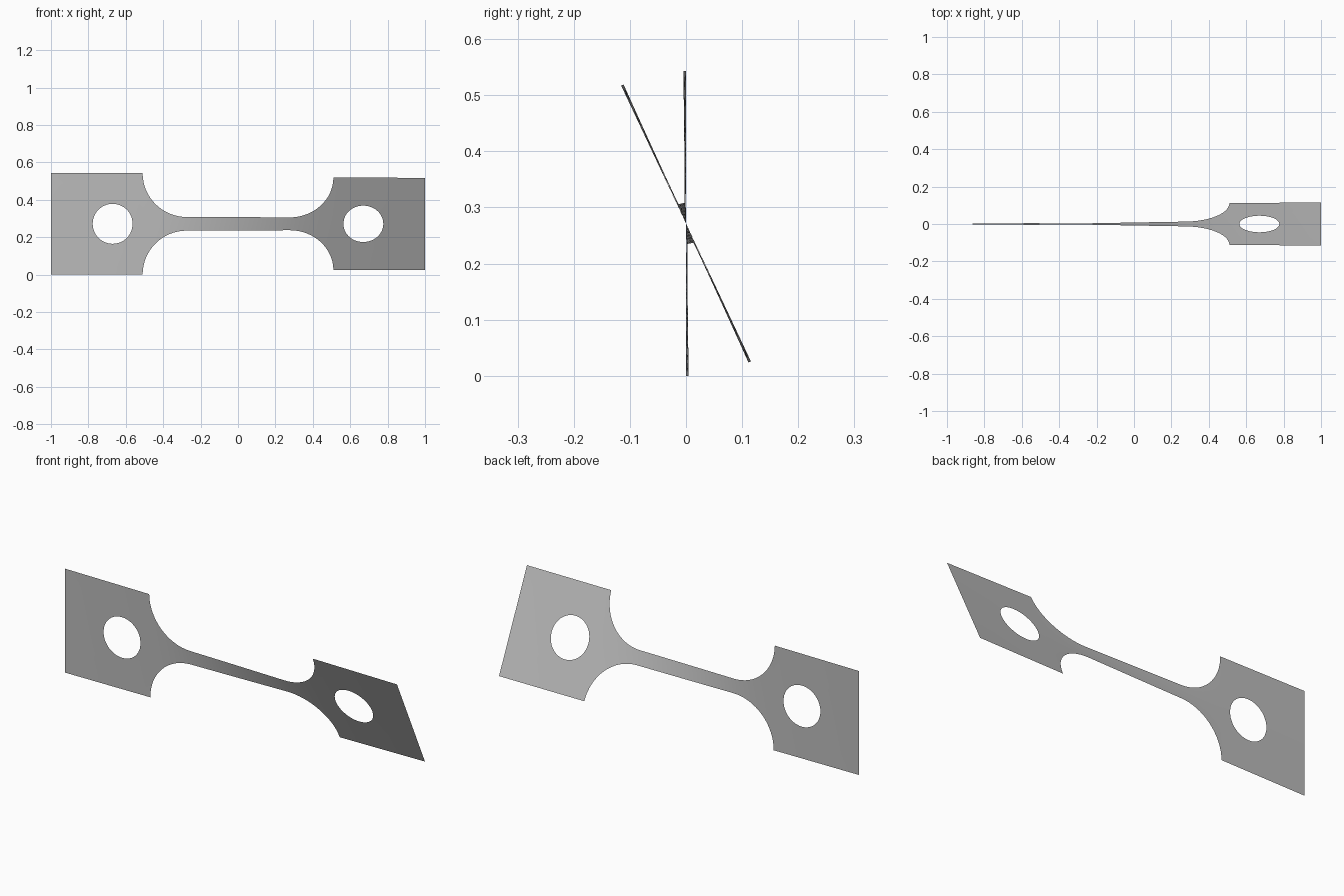
import bpy, bmesh, math

cube = bpy.data.objects.get("Cube")
if cube:
    bpy.data.objects.remove(cube, do_unlink=True)

HALF = 0.2715        # half height of the end plates
NECK = 0.0365        # half height of the neck
RAD = HALF - NECK    # fillet radius
EDGE = 0.51          # inner edge of the end plates
HOLE_X, HOLE_R = 0.67, 0.107
TOTAL = math.radians(25.2)
ROWS = 12


def half_height(x):
    """Outline of the strip: neck, then a quarter-circle fillet."""
    d = min(max(abs(x) - (EDGE - RAD), 0), RAD)
    return HALF - math.sqrt(RAD * RAD - d * d)


# Twist builds up fastest where the strip is narrow
STEPS = 1000
twist = [0.0]
for i in range(STEPS):
    x = -1 + 2 * (i + 0.5) / STEPS
    twist.append(twist[-1] + 1 / (0.5 if abs(x) > EDGE else half_height(x)))


def angle(x):
    f = min(max((x + 1) / 2, 0), 1) * STEPS
    i = min(int(f), STEPS - 1)
    value = twist[i] + (twist[i + 1] - twist[i]) * (f - i)
    return TOTAL * value / twist[-1]


bm = bmesh.new()


def add_grid(lines, closed=False):
    """Join successive lines of (x, v) points with quads."""
    rows = [[bm.verts.new((x, 0, v)) for x, v in line] for line in lines]
    for a, b in zip(rows, rows[1:]):
        n = len(a)
        for k in range(n if closed else n - 1):
            j = (k + 1) % n
            bm.faces.new((a[k], b[k], b[j], a[j]))


# Neck and fillets: columns that follow the outline
side = [(EDGE - RAD + RAD * math.sin(t), HALF - RAD * math.cos(t))
        for t in (math.pi / 2 * i / 16 for i in range(17))]
middle = [((EDGE - RAD) * i / 12, NECK) for i in range(-11, 12)]
stations = [(-x, h) for x, h in reversed(side)] + middle + side
add_grid([[(x, h * (2 * r / ROWS - 1)) for r in range(ROWS + 1)]
          for x, h in stations])

# End plates: rings from the round hole out to the rectangle
for s in (-1, 1):
    x0, x1 = sorted((s * EDGE, s))
    corners = [(x0, -HALF), (x1, -HALF), (x1, HALF), (x0, HALF)]
    outer = []
    for (ax, av), (bx, bv) in zip(corners, corners[1:] + corners[:1]):
        outer += [(ax + (bx - ax) * k / ROWS, av + (bv - av) * k / ROWS)
                  for k in range(ROWS)]
    cx = s * HOLE_X
    inner = []
    for x, v in outer:
        a = math.atan2(v, x - cx)
        inner.append((cx + HOLE_R * math.cos(a), HOLE_R * math.sin(a)))
    rings = [[(p[0] + (q[0] - p[0]) * k / 4, p[1] + (q[1] - p[1]) * k / 4)
              for p, q in zip(inner, outer)] for k in range(5)]
    add_grid(rings, closed=True)

bmesh.ops.remove_doubles(bm, verts=bm.verts, dist=0.0001)

# Twist the flat sheet about its long axis
for vert in bm.verts:
    v, a = vert.co.z, angle(vert.co.x)
    vert.co.y = -v * math.sin(a)
    vert.co.z = HALF + v * math.cos(a)
for face in bm.faces:
    face.smooth = True

mesh = bpy.data.meshes.new("twisted_strip")
bm.to_mesh(mesh)
bm.free()
strip = bpy.data.objects.new("twisted_strip", mesh)
bpy.context.collection.objects.link(strip)

# Plain grey metal
mat = bpy.data.materials.new("grey")
mat.use_nodes = True
colour = (0.5, 0.5, 0.5, 1)
mat.diffuse_color = colour
mat.node_tree.nodes["Principled BSDF"].inputs["Base Color"].default_value = colour
mesh.materials.append(mat)
